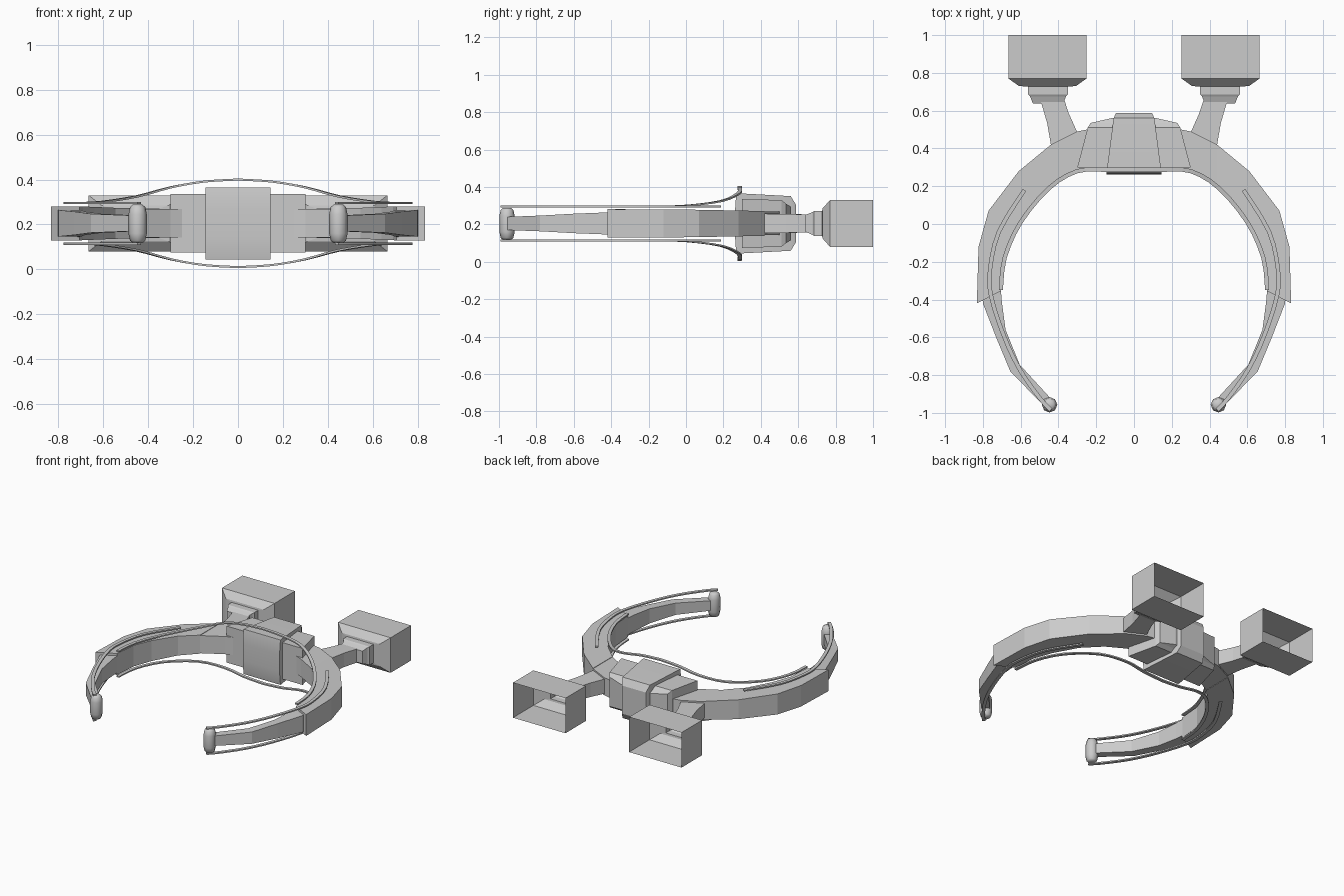
import bpy, bmesh, math
from mathutils import Vector

if "Cube" in bpy.data.objects:
    bpy.data.objects.remove(bpy.data.objects["Cube"])

ZC = 0.205  # mid height of the whole device


def loft(name, rings, mirror=True, cap_start=True, cap_end=True, smooth=None):
    """Skin a series of equal-sized rings; optionally mirror across x."""
    bm = bmesh.new()
    loops = [[bm.verts.new(p) for p in r] for r in rings]
    n = len(rings[0])
    for a, b in zip(loops, loops[1:]):
        for i in range(n):
            bm.faces.new((a[i], a[(i + 1) % n], b[(i + 1) % n], b[i]))
    if cap_start:
        bm.faces.new(loops[0][::-1])
    if cap_end:
        bm.faces.new(loops[-1])
    bmesh.ops.recalc_face_normals(bm, faces=bm.faces)
    me = bpy.data.meshes.new(name)
    bm.to_mesh(me)
    bm.free()
    ob = bpy.data.objects.new(name, me)
    bpy.context.collection.objects.link(ob)
    if mirror:
        ob.modifiers.new("mirror", 'MIRROR').use_axis[0] = True
    if smooth:
        bpy.ops.object.select_all(action='DESELECT')
        bpy.context.view_layer.objects.active = ob
        ob.select_set(True)
        bpy.ops.object.shade_smooth_by_angle(angle=math.radians(smooth))
    return ob


def span(ox, oy, ix, iy, hz):
    """Upright quad between an outer and an inner plan point."""
    return [(ox, oy, ZC - hz), (ox, oy, ZC + hz), (ix, iy, ZC + hz), (ix, iy, ZC - hz)]


def box_rings(sections):
    """Rectangles facing y: (y, centre x, half x, half z)."""
    return [[(c - hx, y, ZC - hz), (c + hx, y, ZC - hz),
             (c + hx, y, ZC + hz), (c - hx, y, ZC + hz)] for y, c, hx, hz in sections]


def strip(name, path, width=0.022, thick=0.009):
    """Thin flat strip following a smoothed path."""
    pts = [Vector(p) for p in path]
    fine = []
    for i in range(len(pts) - 1):
        p0, p1, p2 = pts[max(i - 1, 0)], pts[i], pts[i + 1]
        p3 = pts[min(i + 2, len(pts) - 1)]
        for t in (0, 1 / 3, 2 / 3):
            fine.append(0.5 * (2 * p1 + (p2 - p0) * t + (2 * p0 - 5 * p1 + 4 * p2 - p3) * t ** 2
                               + (3 * p1 - p0 - 3 * p2 + p3) * t ** 3))
    fine.append(pts[-1])
    rings = []
    for i, p in enumerate(fine):
        d = fine[min(i + 1, len(fine) - 1)] - fine[max(i - 1, 0)]
        if i == 0 and abs(p.x) < 1e-6:
            d = Vector((1, 0, 0))
        s = Vector((d.y, -d.x, 0)).normalized() * width / 2
        u = Vector((0, 0, thick / 2))
        rings.append([p - s - u, p + s - u, p + s + u, p - s + u])
    return loft(name, rings, smooth=30)


# Main arms: wide rear part of the ring
loft("main_arm", [span(*s) for s in (
    (.44, .42, .44, .20, .066), (.61, .28, .545, .10, .069), (.77, .07, .64, -.06, .073),
    (.823, -.12, .69, -.19, .075), (.832, -.42, .705, -.355, .076))])

# Tapering front arms
loft("front_arm", [span(*s) for s in (
    (.805, -.33, .71, -.28, .061), (.80, -.42, .70, -.41, .059), (.73, -.60, .68, -.56, .052),
    (.655, -.78, .605, -.745, .042), (.475, -.965, .435, -.93, .035))])

# Rounded end caps on the arm tips
loft("tip_cap", [[(.447 + r * math.cos(math.tau * k / 8), -.957 + r * math.sin(math.tau * k / 8), z)
                  for k in range(8)]
                 for z, r in ((.118, .022), (.128, .034), (.16, .041), (.245, .041),
                              (.277, .034), (.288, .022))], smooth=50)

# Root pieces joining the arms to the centre housing
loft("arm_root", [span(.20, .51, .25, .30, .063), span(.30, .49, .30, .28, .063),
                  span(.44, .42, .44, .20, .063)])

# Centre housing with raised middle block
loft("side_housing", box_rings([(.30, 0, .30, .13), (.51, 0, .245, .125),
                                (.535, 0, .23, .105), (.56, 0, .12, .09)]), mirror=False)
loft("centre_block", box_rings([(.262, 0, .145, .06), (.265, 0, .145, .12), (.272, 0, .145, .16),
                                (.30, 0, .142, .16), (.56, 0, .108, .146),
                                (.588, 0, .095, .10)]), mirror=False, smooth=25)

# Necks curving back to the cups
loft("neck", [[(l, yl, ZC - h), (r, yr, ZC - h), (r, yr, ZC + h), (l, yl, ZC + h)]
              for l, yl, r, yr, h in ((.28, .44, .44, .36, .052), (.30, .485, .44, .42, .052),
                                      (.345, .585, .46, .535, .05), (.37, .66, .495, .655, .048))])

# Collars and open rear cups
loft("rear_cup", box_rings([(.638, .455, .08, .045), (.675, .455, .095, .06), (.685, .455, .105, .066),
                            (.728, .455, .105, .066), (.73, .458, .15, .08),
                            (.77, .458, .207, .125), (1.0, .458, .207, .125)]), cap_end=False)

# Thin strips above and below the ring
for side, s in (("upper", 1), ("lower", -1)):
    strip(side + "_outer_strip", [(x, y, ZC + s * .091) for x, y in (
        (.44, -.985), (.50, -.92), (.605, -.77), (.69, -.59), (.757, -.38),
        (.762, -.24), (.715, -.04), (.58, .18))])
    strip(side + "_inner_strip", [(x, y, ZC + s * h) for x, y, h in (
        (0, .287, .195), (.15, .287, .186), (.30, .28, .160), (.45, .19, .120),
        (.60, .01, .096), (.685, -.18, .091), (.705, -.35, .091))])
